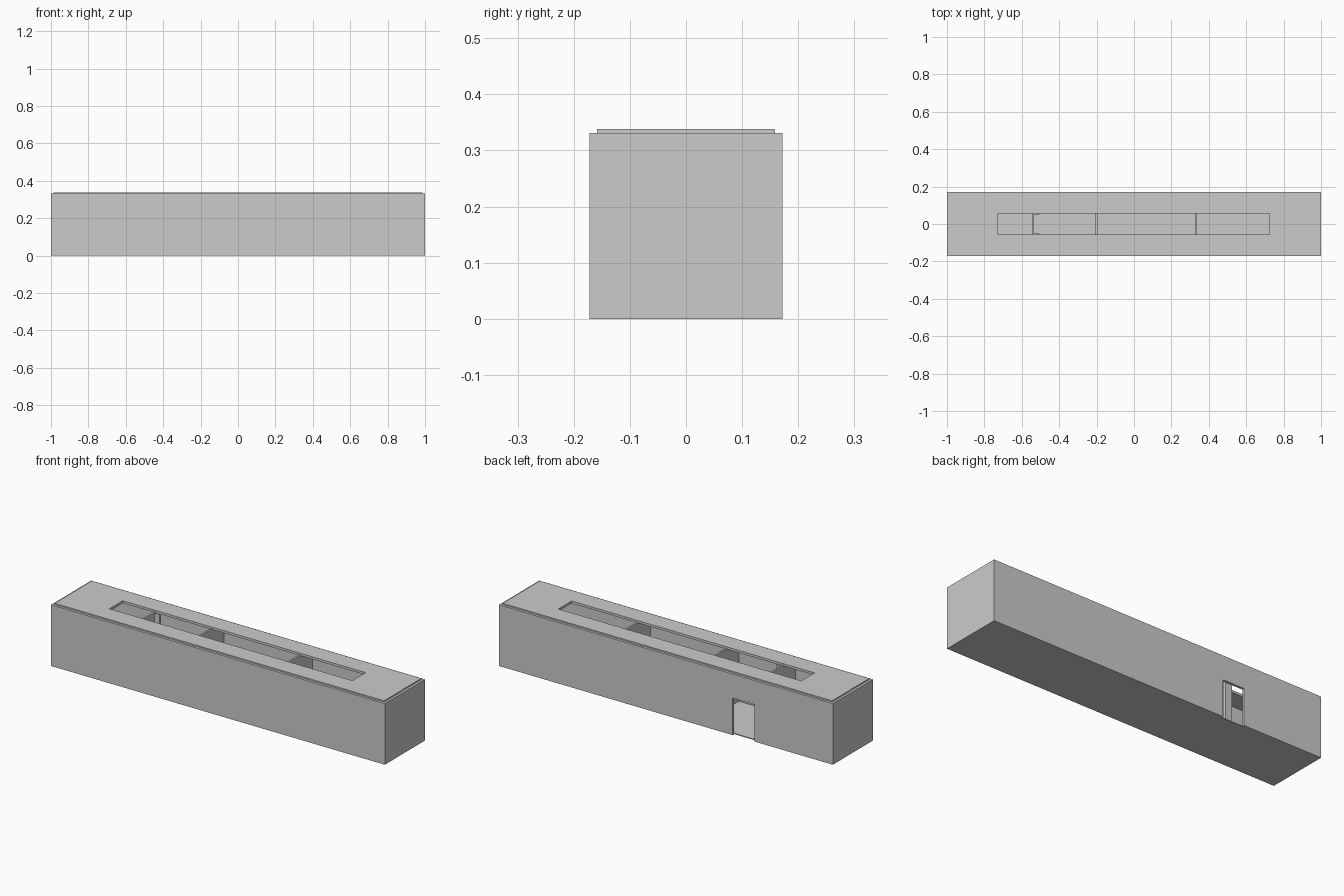
import bpy
import bmesh

if "Cube" in bpy.data.objects:
    bpy.data.objects.remove(bpy.data.objects["Cube"])

L, W, H = 1.0, 0.172, 0.331   # half length, half width, wall height
T = 0.013                     # wall thickness
TOP = 0.338                   # roof surface


def box(name, x, y, z):
    """Box from (min, max) ranges on each axis."""
    bm = bmesh.new()
    bmesh.ops.create_cube(bm, size=1)
    for v in bm.verts:
        v.co = [r[1] if c > 0 else r[0] for c, r in zip(v.co, (x, y, z))]
    me = bpy.data.meshes.new(name)
    bm.to_mesh(me)
    bm.free()
    ob = bpy.data.objects.new(name, me)
    bpy.context.collection.objects.link(ob)
    return ob


def cut(ob, cutter):
    """Subtract a hidden cutter from an object."""
    cutter.hide_render = True
    cutter.hide_set(True)
    cutter.display_type = 'WIRE'
    m = ob.modifiers.new(cutter.name, 'BOOLEAN')
    m.operation = 'DIFFERENCE'
    m.solver = 'EXACT'
    m.object = cutter


# Outer walls: open tube with a doorway in the back
walls = box("outer_walls", (-L, L), (-W, W), (0, H))
cut(walls, box("room_cutter", (-L + T, L - T), (-W + T, W - T), (-0.1, 0.5)))
cut(walls, box("doorway_cutter", (-0.53, -0.40), (W - 2 * T, W + T), (-0.1, 0.2)))

# Floor slab
box("floor", (-L + T, L - T), (-W + T, W - T), (0, 0.005))

# Roof slab set between the walls, with a long skylight opening
roof = box("roof", (-L + T, L - T), (-W + T, W - T), (0.325, TOP))
cut(roof, box("skylight_cutter", (-0.73, 0.725), (-0.057, 0.057), (0.2, 0.5)))

# Cross partitions; the one by the entrance stops short to leave a passage
for i, (x, y_end) in enumerate(((-0.54, 0.064), (-0.20, W - T), (0.33, W - T))):
    box(f"partition_{i + 1}", (x - 0.005, x + 0.005), (-W + T, y_end), (0.005, 0.329))

# Pair of posts beside the first partition
for side, name in ((1, "back_post"), (-1, "front_post")):
    box(name, (-0.535, -0.505), sorted((side * 0.05, side * 0.064)), (0.005, 0.325))
